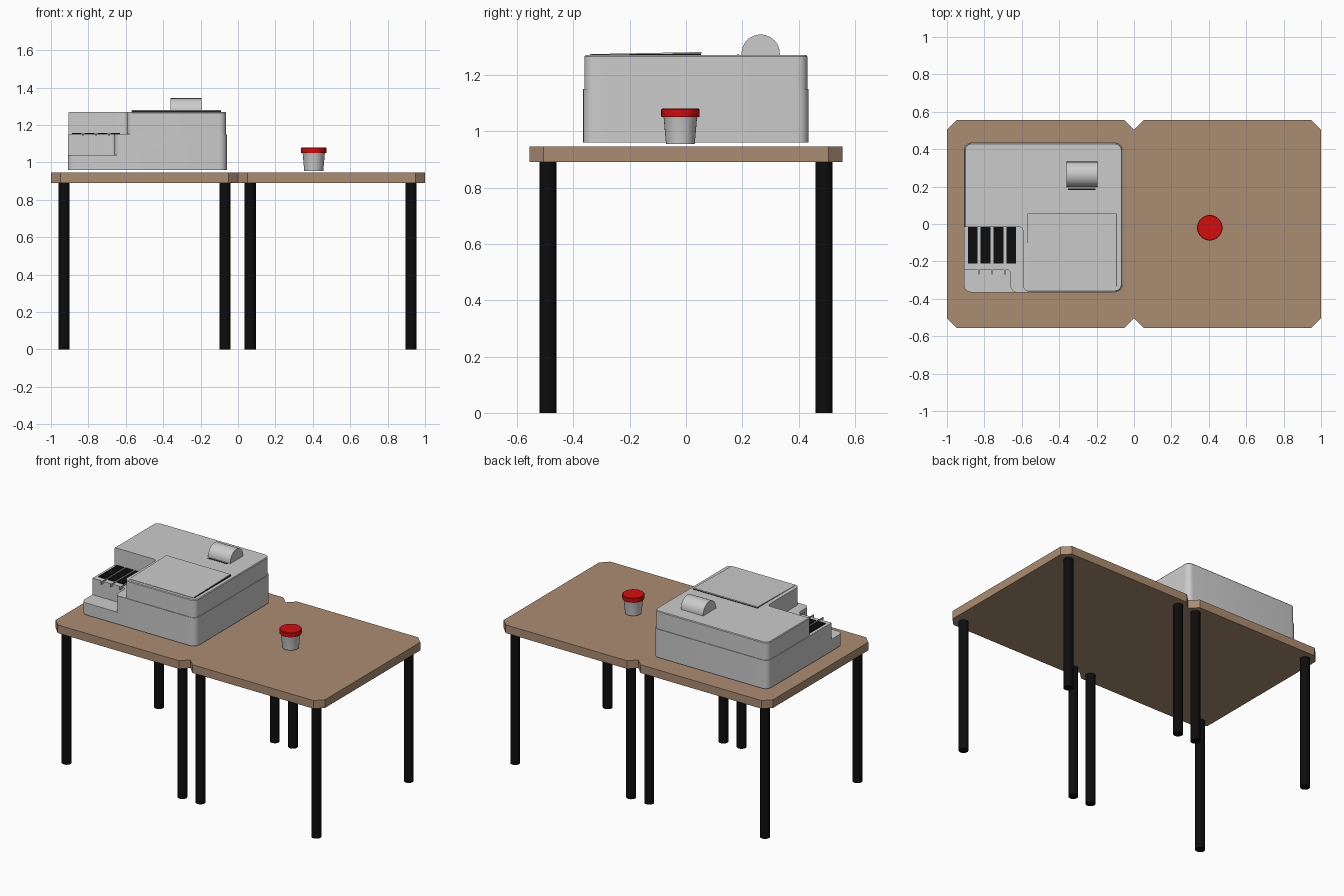
import bpy, bmesh, math
from mathutils import Vector, Matrix

if "Cube" in bpy.data.objects:
    bpy.data.objects.remove(bpy.data.objects["Cube"])


def colour(name, r, g, b):
    m = bpy.data.materials.new(name)
    m.diffuse_color = (r, g, b, 1)
    m.use_nodes = True
    m.node_tree.nodes["Principled BSDF"].inputs["Base Color"].default_value = m.diffuse_color
    return m


WOOD = colour("tan wood", 0.41, 0.265, 0.17)
BLACK = colour("black", 0.004, 0.004, 0.004)
GREY = colour("light grey", 0.6, 0.6, 0.6)
RED = colour("red", 0.65, 0.004, 0.004)


def finish(name, bm, mat, smooth=True):
    bmesh.ops.recalc_face_normals(bm, faces=bm.faces)
    me = bpy.data.meshes.new(name)
    bm.to_mesh(me)
    bm.free()
    ob = bpy.data.objects.new(name, me)
    bpy.context.collection.objects.link(ob)
    me.materials.append(mat)
    if smooth:
        smooth_sharp(ob)
    return ob


def smooth_sharp(ob):
    bpy.ops.object.select_all(action='DESELECT')
    ob.select_set(True)
    bpy.context.view_layer.objects.active = ob
    bpy.ops.object.shade_smooth_by_angle(angle=math.radians(35))


def rounded(pts, radii, segs=6):
    """Round the right-angled corners of an outline; one segment gives a chamfer."""
    out, n = [], len(pts)
    for i in range(n):
        p, r = Vector(pts[i]), radii[i]
        if r == 0:
            out.append(p)
            continue
        u = (Vector(pts[i - 1]) - p).normalized()
        v = (Vector(pts[(i + 1) % n]) - p).normalized()
        c = p + (u + v) * r
        for k in range(segs + 1):
            t = math.pi / 2 * k / segs
            out.append(c - v * r * math.cos(t) - u * r * math.sin(t))
    return out


def rect(x0, x1, y0, y1, r, segs=6):
    return rounded([(x0, y0), (x1, y0), (x1, y1), (x0, y1)], [r] * 4, segs)


def loft(name, rings, mat, smooth=True):
    """Skin a stack of (outline, z) rings and cap both ends."""
    bm = bmesh.new()
    loops = [[bm.verts.new((p[0], p[1], z)) for p in pts] for pts, z in rings]
    for a, b in zip(loops, loops[1:]):
        for i in range(len(a)):
            j = (i + 1) % len(a)
            bm.faces.new((a[i], a[j], b[j], b[i]))
    bm.faces.new(loops[0][::-1])
    bm.faces.new(loops[-1])
    return finish(name, bm, mat, smooth)


def box(name, x0, x1, y0, y1, z0, z1, mat):
    pts = rect(x0, x1, y0, y1, 0)
    return loft(name, [(pts, z0), (pts, z1)], mat, False)


def circle(x, y, r, n=32):
    return [(x + r * math.cos(2 * math.pi * i / n), y + r * math.sin(2 * math.pi * i / n))
            for i in range(n)]


# Two tables with chamfered tops and round legs
for side, x0, legs in (("left", -1, (-0.93, -0.07)), ("right", 0, (0.065, 0.925))):
    top = rect(x0, x0 + 1, -0.555, 0.555, 0.05, 1)
    loft(side + "_table_top", [(top, 0.89), (top, 0.945)], WOOD, False)
    for i, x in enumerate(legs):
        for row, y in (("front", -0.49), ("back", 0.49)):
            c = circle(x, y, 0.03, 24)
            loft(f"{side}_table_{row}_leg_{i + 1}", [(c, 0), (c, 0.89)], BLACK)

# Register body: upper shell is slightly inset above a seam
low = rect(-0.91, -0.06, -0.365, 0.435, 0.04)
up = rect(-0.906, -0.064, -0.361, 0.431, 0.036)
rim = rect(-0.902, -0.068, -0.357, 0.427, 0.032)
body = loft("register_body", [(low, 0.96), (low, 1.15), (up, 1.15), (up, 1.265), (rim, 1.27)], GREY)

# Cut the two steps out of its front left corner
step1 = rounded([(-1, -0.5), (-0.6, -0.5), (-0.6, -0.366), (-0.66, -0.366), (-0.66, -0.245), (-1, -0.245)],
                [0, 0, 0, 0.035, 0.02, 0])
step2 = rounded([(-1, -0.5), (-0.54, -0.5), (-0.54, -0.362), (-0.593, -0.362), (-0.593, -0.015), (-1, -0.015)],
                [0, 0, 0, 0.035, 0.025, 0])
cutters = [loft("low_step_cutter", [(step1, 1.04), (step1, 1.4)], GREY),
           loft("tray_step_cutter", [(step2, 1.1505), (step2, 1.4)], GREY)]
for c in cutters:
    c.hide_render = True
    m = body.modifiers.new("step", 'BOOLEAN')
    m.operation = 'DIFFERENCE'
    m.object = c
dg = bpy.context.evaluated_depsgraph_get()
cut_mesh = bpy.data.meshes.new_from_object(body.evaluated_get(dg))
body.modifiers.clear()
body.data = cut_mesh
for c in cutters:
    bpy.data.objects.remove(c)
smooth_sharp(body)

# Key rows and the small fingers between them
for i in range(4):
    x = -0.862 + i * 0.0685
    box(f"key_row_{i + 1}", x - 0.026, x + 0.026, -0.21, -0.016, 1.149, 1.157, BLACK)
    if i < 3:
        box(f"row_divider_{i + 1}", x + 0.031, x + 0.037, -0.27, -0.016, 1.14, 1.157, GREY)


# Sloping lid on top with a dark gap beneath it
def wedge(name, x0, x1, yz, mat):
    bm = bmesh.new()
    ends = [[bm.verts.new((x, y, z)) for y, z in yz] for x in (x0, x1)]
    for i in range(len(yz)):
        j = (i + 1) % len(yz)
        bm.faces.new((ends[0][i], ends[0][j], ends[1][j], ends[1][i]))
    bm.faces.new(ends[0])
    bm.faces.new(ends[1][::-1])
    return finish(name, bm, mat)


wedge("lid_gap", -0.567, -0.09, [(-0.335, 1.268), (0.053, 1.268), (0.053, 1.276), (-0.335, 1.2715)], BLACK)
wedge("lid", -0.57, -0.094, [(-0.34, 1.2712), (0.055, 1.2757), (0.055, 1.281), (-0.34, 1.2735)], GREY)

# Half-round paper roll cover and its slot
arc = [(0.265 + 0.068 * math.cos(math.pi * k / 24), 1.275 + 0.068 * math.sin(math.pi * k / 24))
       for k in range(25)]
wedge("roll_cover", -0.36, -0.195, [(0.333, 1.268)] + arc + [(0.197, 1.268)], GREY)
box("paper_slot", -0.352, -0.205, 0.181, 0.189, 1.268, 1.2715, BLACK)

# Tapered cup with a red lid
cx, cy = 0.405, -0.02
loft("cup", [(circle(cx, cy, 0.051), 0.955), (circle(cx, cy, 0.059), 1.045), (circle(cx, cy, 0.061), 1.052)], GREY)
loft("cup_lid", [(circle(cx, cy, 0.067), 1.05), (circle(cx, cy, 0.068), 1.054),
                 (circle(cx, cy, 0.068), 1.077), (circle(cx, cy, 0.065), 1.08)], RED)
